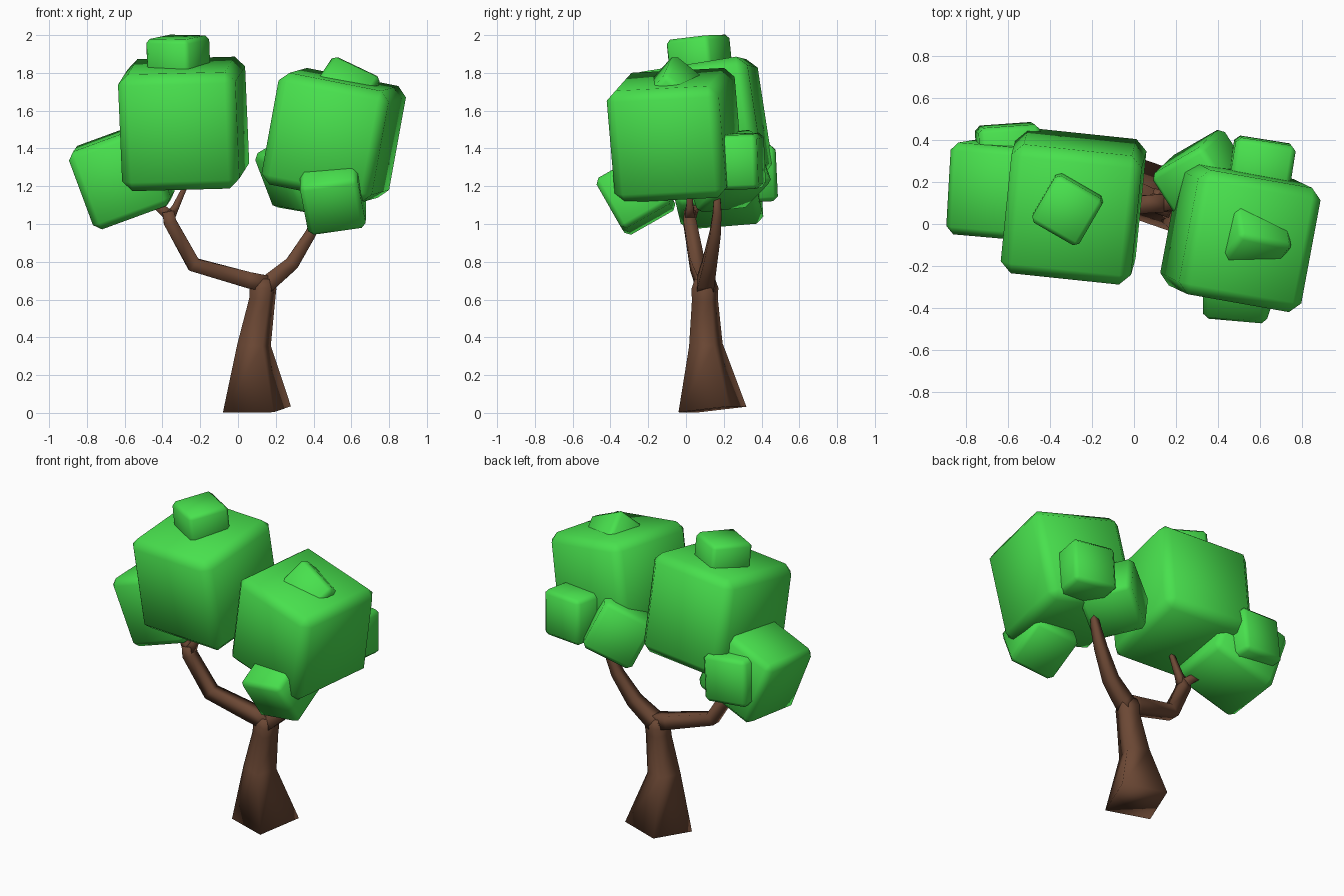
import bpy, bmesh
from math import radians, cos, sin
from mathutils import Vector

if "Cube" in bpy.data.objects:
    bpy.data.objects.remove(bpy.data.objects["Cube"])


def material(name, rgb):
    m = bpy.data.materials.new(name)
    m.diffuse_color = (*rgb, 1)
    m.use_nodes = True
    m.node_tree.nodes["Principled BSDF"].inputs["Base Color"].default_value = m.diffuse_color
    return m


LEAF = material("leaf_green", (0.065, 0.75, 0.075))
BARK = material("bark_brown", (0.15, 0.065, 0.035))


def finish(name, bm, mat):
    bmesh.ops.recalc_face_normals(bm, faces=bm.faces)
    for f in bm.faces:
        f.smooth = True
    me = bpy.data.meshes.new(name)
    bm.to_mesh(me)
    bm.free()
    me.materials.append(mat)
    ob = bpy.data.objects.new(name, me)
    bpy.context.collection.objects.link(ob)
    return ob


def leaf_block(name, size, loc, rot):
    """Chamfered, smooth-shaded foliage cube."""
    bm = bmesh.new()
    bmesh.ops.create_cube(bm, size=size)
    bmesh.ops.bevel(bm, geom=bm.edges[:], offset=size * 0.085, segments=1,
                    affect='EDGES')
    ob = finish(name, bm, LEAF)
    ob.location = loc
    ob.rotation_euler = [radians(a) for a in rot]


def limb(name, pts, ref):
    """Square tapered tube through (x, y, z, half width) points."""
    bm = bmesh.new()
    pos = [Vector(p[:3]) for p in pts]
    rings = []
    for i, p in enumerate(pos):
        t = Vector()
        if i > 0:
            t += (p - pos[i - 1]).normalized()
        if i < len(pos) - 1:
            t += (pos[i + 1] - p).normalized()
        t.normalize()
        u = (ref - t * ref.dot(t)).normalized()
        v = t.cross(u)
        r = pts[i][3]
        rings.append([bm.verts.new(p + r * (a * u + b * v))
                      for a, b in ((-1, -1), (1, -1), (1, 1), (-1, 1))])
    for lo, hi in zip(rings, rings[1:]):
        for k in range(4):
            n = (k + 1) % 4
            bm.faces.new((lo[k], lo[n], hi[n], hi[k]))
    bm.faces.new(rings[0])
    bm.faces.new(rings[-1])
    finish(name, bm, BARK)


# Trunk and branches
twist = Vector((cos(radians(-19)), sin(radians(-19)), 0))
side = Vector((0, 1, 0))
limb("trunk", [(0.10, 0.14, 0.018, 0.142), (0.085, 0.105, 0.36, 0.070),
               (0.128, 0.10, 0.60, 0.054), (0.132, 0.10, 0.66, 0.056),
               (0.135, 0.10, 0.71, 0.042)], twist)
limb("left_branch", [(0.15, 0.10, 0.685, 0.043), (0.06, 0.095, 0.702, 0.043),
                     (-0.235, 0.06, 0.785, 0.038), (-0.36, 0.02, 1.01, 0.034),
                     (-0.37, 0.02, 1.065, 0.030)], side)
limb("left_twig_up", [(-0.365, 0.02, 1.03, 0.030), (-0.33, 0.02, 1.09, 0.019),
                      (-0.26, 0.02, 1.24, 0.010)], side)
limb("left_twig_out", [(-0.36, 0.02, 1.04, 0.030), (-0.41, 0.04, 1.085, 0.024),
                       (-0.50, 0.08, 1.14, 0.015)], side)
limb("right_branch", [(0.12, 0.10, 0.655, 0.045), (0.17, 0.105, 0.695, 0.044),
                      (0.285, 0.125, 0.79, 0.037), (0.385, 0.155, 0.95, 0.029),
                      (0.43, 0.165, 1.06, 0.023), (0.46, 0.165, 1.20, 0.012)], side)

# Foliage: name, size, location, rotation in degrees
for block in (
    ("left_crown", 0.625, (-0.288, 0.085, 1.53), (9, -1.5, -6)),
    ("left_crown_top", 0.26, (-0.315, 0.075, 1.86), (6, 1, -30)),
    ("left_low_clump", 0.44, (-0.615, 0.165, 1.255), (5, -20, -5)),
    ("left_back_clump", 0.295, (-0.595, 0.325, 1.27), (3, 4, 4)),
    ("right_crown", 0.603, (0.507, -0.06, 1.47), (3, 11, -10)),
    ("right_crown_top", 0.285, (0.555, -0.06, 1.665), (47, 25, -12)),
    ("right_front_clump", 0.31, (0.503, -0.265, 1.158), (30, -8, -5)),
    ("right_low_clump", 0.325, (0.335, 0.21, 1.28), (6, -27, 30)),
    ("right_back_clump", 0.29, (0.605, 0.255, 1.33), (2, 2, -9)),
):
    leaf_block(*block)
